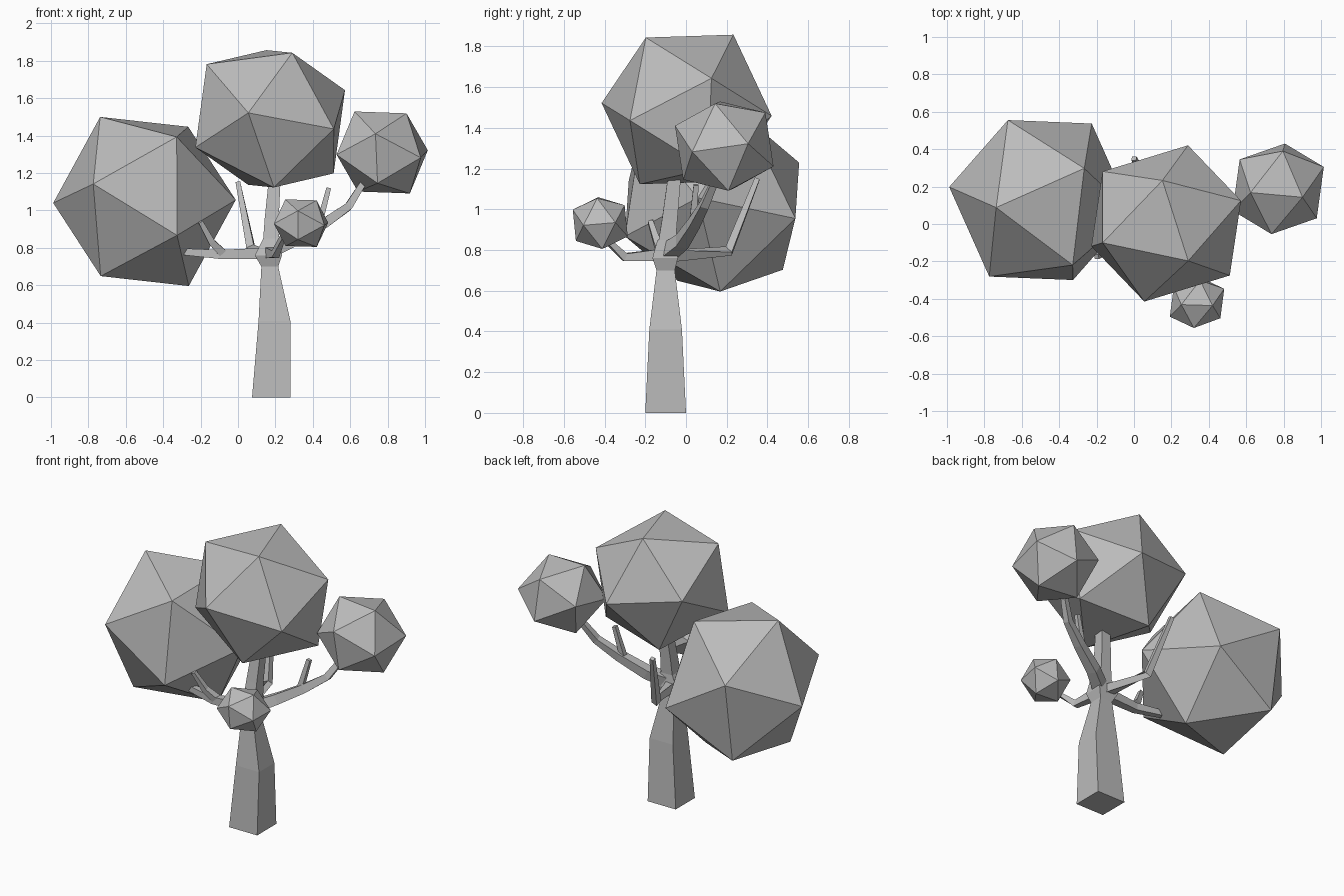
import bpy, bmesh
from mathutils import Vector, Matrix

old = bpy.data.objects.get("Cube")
if old:
    bpy.data.objects.remove(old, do_unlink=True)

grey = bpy.data.materials.new("plain_grey")
grey.use_nodes = True
GREY = (0.5, 0.5, 0.5, 1)
grey.diffuse_color = GREY
grey.node_tree.nodes["Principled BSDF"].inputs["Base Color"].default_value = GREY


def finish(name, bm):
    bmesh.ops.recalc_face_normals(bm, faces=bm.faces)
    mesh = bpy.data.meshes.new(name)
    bm.to_mesh(mesh)
    bm.free()
    mesh.materials.append(grey)
    obj = bpy.data.objects.new(name, mesh)
    bpy.context.collection.objects.link(obj)


def skin(name, rings):
    """Join rings of equal length into a closed tube."""
    bm = bmesh.new()
    loops = [[bm.verts.new(p) for p in ring] for ring in rings]
    n = len(loops[0])
    for a, b in zip(loops, loops[1:]):
        for i in range(n):
            j = (i + 1) % n
            bm.faces.new((a[i], a[j], b[j], b[i]))
    bm.faces.new(loops[0])
    bm.faces.new(loops[-1])
    finish(name, bm)


def branch(name, path, start, end):
    """Four-sided limb that tapers along a path."""
    pts = [Vector(p) for p in path]
    last = len(pts) - 1
    rings = []
    for i, p in enumerate(pts):
        along = (pts[min(i + 1, last)] - pts[max(i - 1, 0)]).normalized()
        ref = Vector((0, 1, 0)) if abs(along.y) < 0.75 else Vector((1, 0, 0))
        u = along.cross(ref).normalized()
        v = along.cross(u)
        r = (start + (end - start) * i / last) / 2
        rings.append([p + u * a * r + v * b * r
                      for a, b in ((-1, -1), (1, -1), (1, 1), (-1, 1))])
    skin(name, rings)


def foliage(name, centre, corners):
    """Icosahedron placed by its centre and the corners of one face."""
    bm = bmesh.new()
    bmesh.ops.create_icosphere(bm, subdivisions=1, radius=1)
    bm.faces.ensure_lookup_table()
    want = Matrix([Vector(c) for c in corners]).transposed()
    base = [v.co.copy() for v in bm.faces[0].verts]
    have = Matrix(base).transposed()
    # keep the same handedness
    if have.determinant() * want.determinant() < 0:
        have = Matrix([base[0], base[2], base[1]]).transposed()
    bm.transform(Matrix.Translation(centre) @ (want @ have.inverted()).to_4x4())
    finish(name, bm)


# Trunk: rectangles of x0, x1, y0, y1 at each height
levels = [(0.075, 0.28, -0.2, 0, 0), (0.11, 0.28, -0.18, -0.02, 0.41),
          (0.125, 0.215, -0.145, -0.055, 0.7), (0.09, 0.235, -0.165, -0.04, 0.76),
          (0.135, 0.225, -0.14, -0.05, 0.85)]
skin("trunk", [[(a, c, z), (b, c, z), (b, d, z), (a, d, z)]
               for a, b, c, d, z in levels])

# Limbs
branch("top_branch", [(0.175, -0.1, 0.78), (0.18, -0.08, 0.95), (0.2, -0.05, 1.22)], 0.09, 0.06)
branch("right_branch", [(0.17, -0.1, 0.78), (0.3, -0.02, 0.84), (0.46, 0.04, 0.93),
                        (0.59, 0.09, 1.02), (0.69, 0.16, 1.18)], 0.075, 0.03)
branch("right_twig", [(0.43, 0.03, 0.91), (0.485, 0.05, 1.12)], 0.035, 0.025)
branch("left_branch", [(0.14, -0.1, 0.77), (-0.1, -0.11, 0.765), (-0.3, -0.08, 0.78)], 0.06, 0.035)
branch("left_twig", [(-0.08, -0.11, 0.77), (-0.14, -0.14, 0.83), (-0.2, -0.175, 0.94)], 0.045, 0.025)
branch("back_branch", [(0.16, -0.08, 0.77), (0.07, 0.21, 0.795), (0, 0.35, 1.15)], 0.06, 0.025)
branch("front_branch", [(0.17, -0.12, 0.775), (0.2, -0.3, 0.765), (0.27, -0.48, 0.93)], 0.06, 0.02)

# Leaf clumps
foliage("left_foliage", (-0.5, 0.128, 1.048),
        [(-0.237, -0.04, 0.452), (-0.488, 0.07, -0.008), (-0.274, -0.409, 0.0935)])
foliage("top_foliage", (0.172, 0.003, 1.49),
        [(0.118, -0.2, 0.353), (-0.02, 0.23, 0.367), (0.4, 0.122, 0.153)])
foliage("right_foliage", (0.771, 0.188, 1.31),
        [(-0.036, -0.242, 0.1), (-0.148, -0.02, 0.219), (0.13, -0.045, 0.209)])
foliage("front_foliage", (0.337, -0.421, 0.932),
        [(-0.017, -0.135, 0.066), (-0.084, -0.01, 0.127), (0.083, -0.015, 0.122)])
